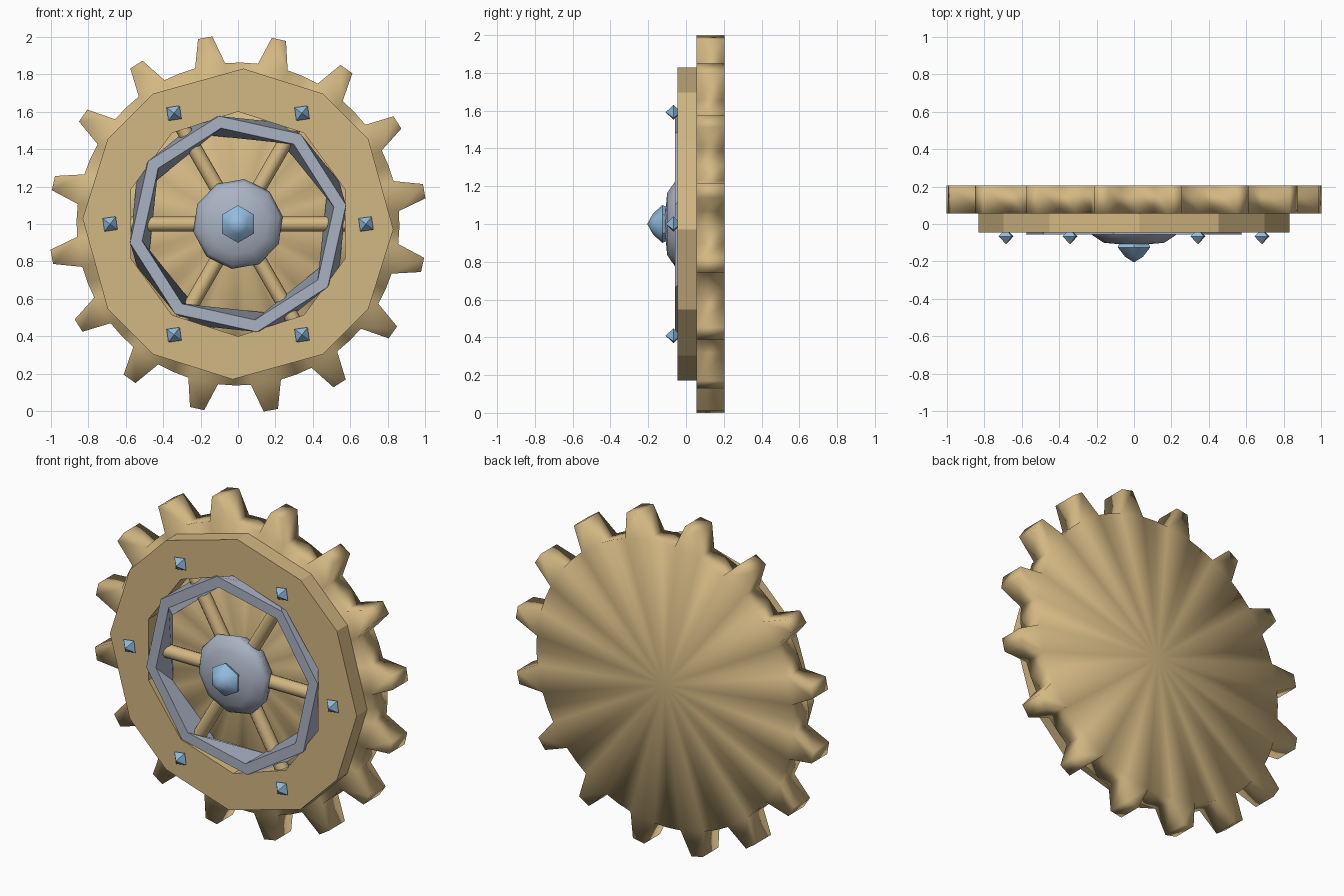
import bpy, bmesh
from math import sin, cos, radians
from mathutils import Vector

cube = bpy.data.objects.get("Cube")
if cube:
    bpy.data.objects.remove(cube)


def material(name, color):
    m = bpy.data.materials.new(name)
    m.use_nodes = True
    m.diffuse_color = (*color, 1)
    m.node_tree.nodes["Principled BSDF"].inputs["Base Color"].default_value = (*color, 1)
    return m


brass = material("brass", (0.65, 0.475, 0.225))
steel = material("steel", (0.40, 0.445, 0.54))
blue = material("blue gem", (0.29, 0.51, 0.74))


def polar(r, deg, y):
    """Point on the wheel: radius and angle in the xz plane, depth y."""
    a = radians(deg)
    return Vector((r * cos(a), y, r * sin(a)))


def finish(name, bm, mat, smooth=None, at=(0, 0, 1)):
    bmesh.ops.recalc_face_normals(bm, faces=bm.faces)
    me = bpy.data.meshes.new(name)
    bm.to_mesh(me)
    bm.free()
    me.materials.append(mat)
    ob = bpy.data.objects.new(name, me)
    bpy.context.collection.objects.link(ob)
    ob.location = at
    if smooth:
        bpy.ops.object.select_all(action='DESELECT')
        ob.select_set(True)
        bpy.context.view_layer.objects.active = ob
        bpy.ops.object.shade_smooth_by_angle(angle=radians(smooth))
    return ob


def lathe(name, profile, sides, turn, mat, smooth=None, at=(0, 0, 1)):
    """Turn (radius, y) points about the y axis; radius zero makes a pole."""
    bm = bmesh.new()
    rings = []
    for r, y in profile:
        if r == 0:
            rings.append([bm.verts.new((0, y, 0))] * sides)
        else:
            rings.append([bm.verts.new(polar(r, turn + 360 * i / sides, y)) for i in range(sides)])
    for a, b in zip(rings, rings[1:]):
        for i in range(sides):
            j = (i + 1) % sides
            bm.faces.new(dict.fromkeys((a[i], a[j], b[j], b[i])))
    return finish(name, bm, mat, smooth, at)


# Toothed wheel: one solid disc with sixteen tapered teeth
TEETH, FRONT, BACK, ROOT, TIP = 16, 0.055, 0.205, 0.862, 1.01
bm = bmesh.new()
centres = [bm.verts.new((0, y, 0)) for y in (FRONT, BACK)]
outline = []
for t in range(TEETH):
    mid = 10 + t * 360 / TEETH
    for da, r in ((-5.4, ROOT), (-2.2, TIP), (2.2, TIP), (5.4, ROOT), (11.25, ROOT)):
        outline.append([bm.verts.new(polar(r, mid + da, y)) for y in (FRONT, BACK)])
n = len(outline)
for i in range(n):
    a, b = outline[i], outline[(i + 1) % n]
    bm.faces.new((a[0], b[0], b[1], a[1]))
for t in range(TEETH):
    r0, t0, t1, r1, v = outline[5 * t:5 * t + 5]
    nxt = outline[(5 * t + 5) % n]
    for s in (0, 1):
        bm.faces.new((r0[s], t0[s], t1[s], r1[s]))
        for p, q in ((r0, r1), (r1, v), (v, nxt)):
            bm.faces.new((centres[s], p[s], q[s]))
finish("toothed_wheel", bm, brass, 180)

# Front rim: twelve-sided plate with a ten-sided opening
bm = bmesh.new()
outer = [90 * k + a for k in range(4) for a in (-2, 33, 57)]
inner = [18 + 36 * k for k in range(10)]
for r, angles in ((0.83, outer), (0.6, inner)):
    loop = [bm.verts.new(polar(r, a, -0.045)) for a in angles]
    for i, v in enumerate(loop):
        bm.edges.new((v, loop[i - 1]))
bmesh.ops.triangle_fill(bm, edges=bm.edges[:], use_beauty=True)
ext = bmesh.ops.extrude_face_region(bm, geom=bm.faces[:])
moved = [g for g in ext["geom"] if isinstance(g, bmesh.types.BMVert)]
bmesh.ops.translate(bm, verts=moved, vec=(0, 0.105, 0))
finish("front_rim", bm, brass)

# Steel ring: eight-sided and slightly twisted towards the back
bm = bmesh.new()
loops = [[bm.verts.new(polar(r, 10 + turn + 45 * i, y)) for i in range(8)]
         for r, y, turn in ((0.585, -0.057, 0), (0.52, -0.057, 0), (0.52, 0.06, 13), (0.585, 0.06, 13))]
for k in range(4):
    a, b = loops[k - 1], loops[k]
    for i in range(8):
        bm.faces.new((a[i - 1], a[i], b[i], b[i - 1]))
finish("steel_ring", bm, steel)

# Round spokes
for k in range(6):
    bm = bmesh.new()
    bmesh.ops.create_cone(bm, cap_ends=True, segments=10, radius1=0.04, radius2=0.04, depth=0.5)
    d = polar(1, 60 * k, 0)
    bm.transform(d.to_track_quat('Z', 'Y').to_matrix().to_4x4())
    finish(f"spoke_{k + 1}", bm, brass, 40, Vector((0, 0.005, 1)) + d * 0.37)

# Domed hub and its pointed gem
lathe("hub", [(0, 0.05), (0.2, 0.045), (0.242, -0.035), (0.225, -0.06), (0.165, -0.1), (0, -0.115)],
      10, 10, steel, 60)
lathe("hub_gem", [(0, -0.05), (0.085, -0.09), (0.1, -0.125), (0.055, -0.175), (0, -0.205)],
      6, 30, blue, 50)

# Gem studs around the rim
for k in range(6):
    lathe(f"stud_{k + 1}", [(0, 0.04), (0.05, 0), (0, -0.042)], 4, 53, blue,
          at=polar(0.683, 60 * k, -0.066) + Vector((0, 0, 1)))
